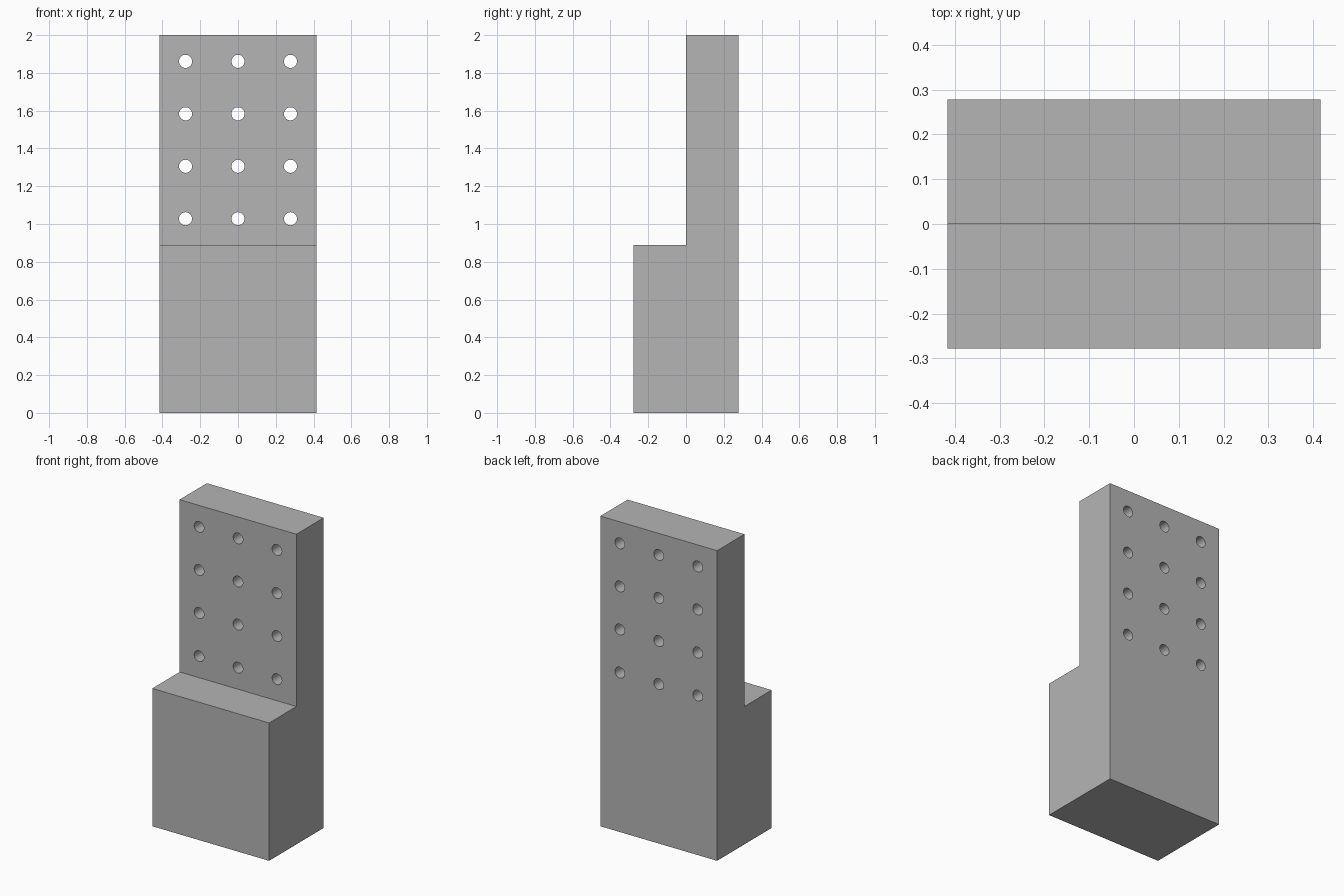
import bpy, bmesh
from mathutils import Matrix

cube = bpy.data.objects.get("Cube")
if cube:
    bpy.data.objects.remove(cube, do_unlink=True)

U = 2 / 72            # one design unit
HALF_W = 15 * U
HALF_D = 10 * U
STEP_Z = 32 * U
TOP_Z = 72 * U
PITCH = 10 * U
HOLE_R = 1.25 * U

grey = bpy.data.materials.new("mid grey")
grey.use_nodes = True
color = (0.46, 0.46, 0.46, 1)
grey.diffuse_color = color
grey.node_tree.nodes["Principled BSDF"].inputs["Base Color"].default_value = color


def make_object(name, bm):
    bmesh.ops.recalc_face_normals(bm, faces=bm.faces)
    mesh = bpy.data.meshes.new(name)
    bm.to_mesh(mesh)
    bm.free()
    mesh.materials.append(grey)
    obj = bpy.data.objects.new(name, mesh)
    bpy.context.collection.objects.link(obj)
    return obj


# Stepped block: L-shaped side profile extruded across the width
bm = bmesh.new()
profile = [(-HALF_D, 0), (HALF_D, 0), (HALF_D, TOP_Z),
           (0, TOP_Z), (0, STEP_Z), (-HALF_D, STEP_Z)]
side = bm.faces.new([bm.verts.new((-HALF_W, y, z)) for y, z in profile])
ext = bmesh.ops.extrude_face_region(bm, geom=[side])
moved = [v for v in ext["geom"] if isinstance(v, bmesh.types.BMVert)]
bmesh.ops.translate(bm, verts=moved, vec=(2 * HALF_W, 0, 0))
block = make_object("stepped_block", bm)

# Grid of through-hole cutters in the upright plate
bm = bmesh.new()
for col in (-1, 0, 1):
    for row in range(4):
        place = (Matrix.Translation((col * PITCH, HALF_D / 2, STEP_Z + PITCH * (row + 0.5)))
                 @ Matrix.Rotation(1.5707963, 4, "X"))
        bmesh.ops.create_cone(bm, cap_ends=True, segments=32, radius1=HOLE_R,
                              radius2=HOLE_R, depth=HALF_D * 1.5, matrix=place)
cutter = make_object("hole_cutters", bm)
cutter.hide_render = True

# Drill the holes
drill = block.modifiers.new("holes", "BOOLEAN")
drill.operation = "DIFFERENCE"
drill.solver = "EXACT"
drill.object = cutter
bpy.ops.object.select_all(action="DESELECT")
block.select_set(True)
bpy.context.view_layer.objects.active = block
bpy.ops.object.modifier_apply(modifier=drill.name)
bpy.data.objects.remove(cutter, do_unlink=True)

# Smooth hole walls, crisp block edges
bpy.ops.object.shade_smooth_by_angle(angle=0.5)
